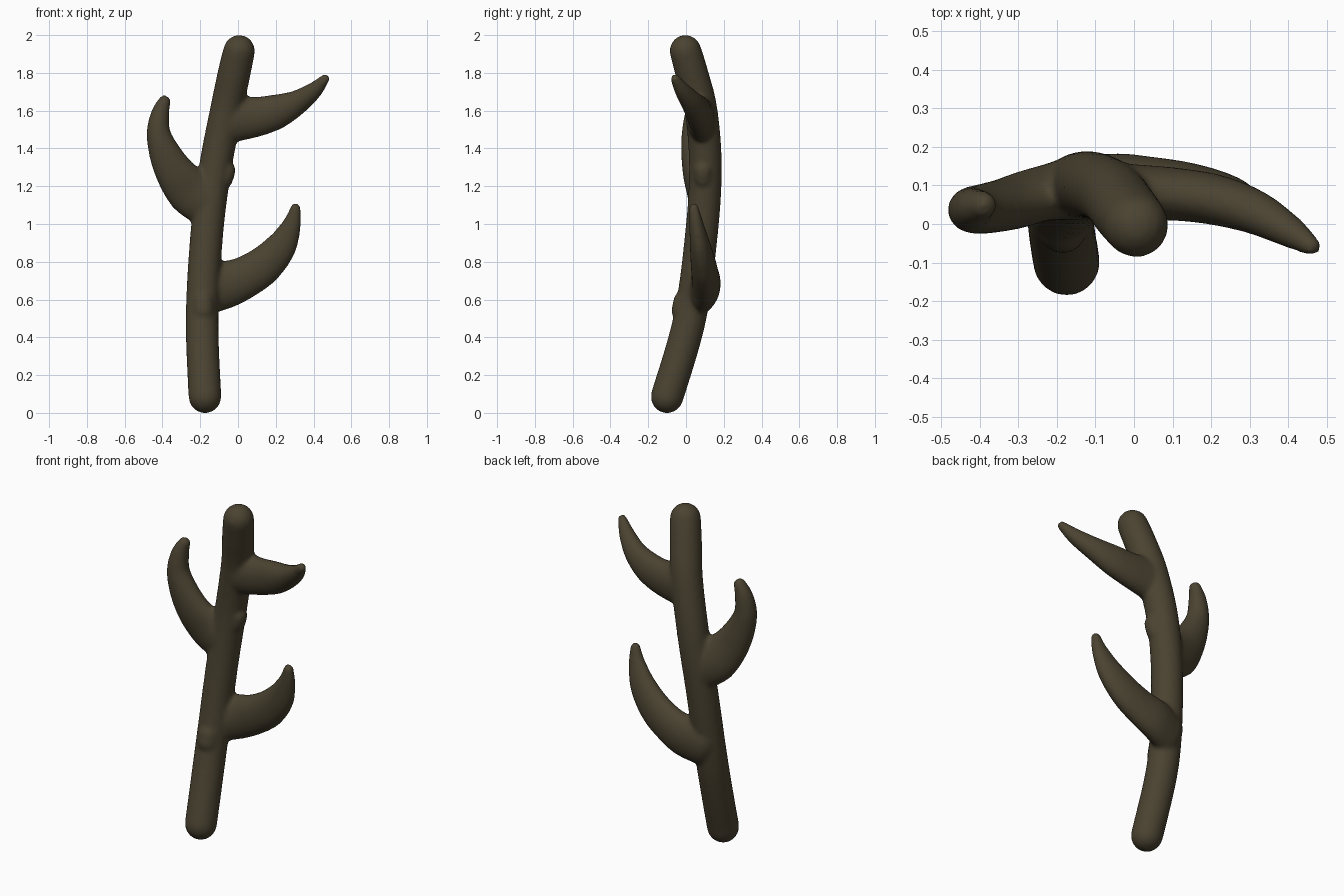
import bpy, bmesh, math
from mathutils import Vector

if "Cube" in bpy.data.objects:
    bpy.data.objects.remove(bpy.data.objects["Cube"])

SIDES, STEPS = 24, 8
bm = bmesh.new()


def spline(a, b, c, d, t):
    # Catmull-Rom interpolation of position and radii together
    return [0.5 * (2*q + (r - p)*t + (2*p - 5*q + 4*r - s)*t*t + (3*q - p - 3*r + s)*t**3)
            for p, q, r, s in zip(a, b, c, d)]


def limb(pts):
    """Closed elliptical tube; each point is x, y, z, in-plane radius, depth radius."""
    ends = [pts[0]] + pts + [pts[-1]]
    rows = [spline(*ends[i:i + 4], k / STEPS) for i in range(len(pts) - 1) for k in range(STEPS)]
    rows.append(pts[-1])
    pos = [Vector(r[:3]) for r in rows]
    n = len(rows)
    tan = [(pos[min(i + 1, n - 1)] - pos[max(i - 1, 0)]).normalized() for i in range(n)]
    sect = [(pos[i], tan[i], rows[i][3], rows[i][4]) for i in range(n)]

    def dome(i, sign):
        p, t, rb, ra = sect[i]
        return [(p + sign * t * min(ra, rb) * math.sin(a), t, rb * math.cos(a), ra * math.cos(a))
                for a in (math.radians(d) for d in (20, 40, 60, 78))]

    sect = dome(0, -1)[::-1] + sect + dome(n - 1, 1)
    rings = []
    for p, t, rb, ra in sect:
        u = Vector((0, 1, 0))
        u = (u - t * u.dot(t)).normalized()
        v = t.cross(u)
        rings.append([bm.verts.new(p + u * ra * math.cos(w) + v * rb * math.sin(w))
                      for w in (2 * math.pi * k / SIDES for k in range(SIDES))])
    for r0, r1 in zip(rings, rings[1:]):
        for k in range(SIDES):
            j = (k + 1) % SIDES
            bm.faces.new((r0[k], r0[j], r1[j], r1[k]))
    bm.faces.new(rings[0][::-1])
    bm.faces.new(rings[-1])


# main stem
limb([(-.175, -.10, .085, .087, .087), (-.19, .02, .50, .087, .087),
      (-.165, .082, .95, .087, .087), (-.12, .103, 1.3, .087, .087),
      (-.062, .08, 1.6, .087, .087), (-.02, .03, 1.8, .087, .087),
      (.006, -.003, 1.917, .084, .084)])
# lower right prong
limb([(-.17, .08, .65, .13, .08), (-.06, .105, .68, .125, .078),
      (.04, .102, .72, .112, .073), (.14, .092, .785, .102, .067),
      (.23, .075, .885, .082, .055), (.285, .055, 1.0, .05, .038),
      (.305, .042, 1.085, .028, .026)])
# upper right prong
limb([(-.07, .08, 1.555, .13, .08), (.02, .08, 1.56, .118, .074),
      (.11, .077, 1.57, .105, .069), (.21, .063, 1.597, .092, .066),
      (.31, .032, 1.642, .067, .058), (.40, -.017, 1.705, .046, .043),
      (.46, -.057, 1.768, .026, .026)])
# left prong
limb([(-.17, .09, 1.13, .14, .08), (-.25, .075, 1.175, .13, .07),
      (-.325, .052, 1.26, .108, .067), (-.385, .04, 1.37, .086, .065),
      (-.42, .037, 1.48, .064, .06), (-.413, .043, 1.58, .05, .05),
      (-.39, .05, 1.648, .034, .036)])
# small knots on the stem
limb([(-.075, .09, 1.24, .05, .05), (-.062, .09, 1.285, .05, .05)])
limb([(-.185, -.015, .54, .062, .062), (-.185, -.008, .59, .06, .06)])

bmesh.ops.recalc_face_normals(bm, faces=bm.faces)
mesh = bpy.data.meshes.new("branch")
bm.to_mesh(mesh)
bm.free()
branch = bpy.data.objects.new("branch", mesh)
bpy.context.collection.objects.link(branch)

# fuse the limbs into one skin with softened joints
fuse = branch.modifiers.new("fuse", 'REMESH')
fuse.mode = 'VOXEL'
fuse.voxel_size = 0.012
fuse.use_smooth_shade = True
soften = branch.modifiers.new("soften", 'SMOOTH')
soften.factor = 0.5
soften.iterations = 6

bark = bpy.data.materials.new("bark")
bark.diffuse_color = (0.07, 0.056, 0.031, 1)
bark.use_nodes = True
bark.node_tree.nodes["Principled BSDF"].inputs["Base Color"].default_value = bark.diffuse_color
mesh.materials.append(bark)
